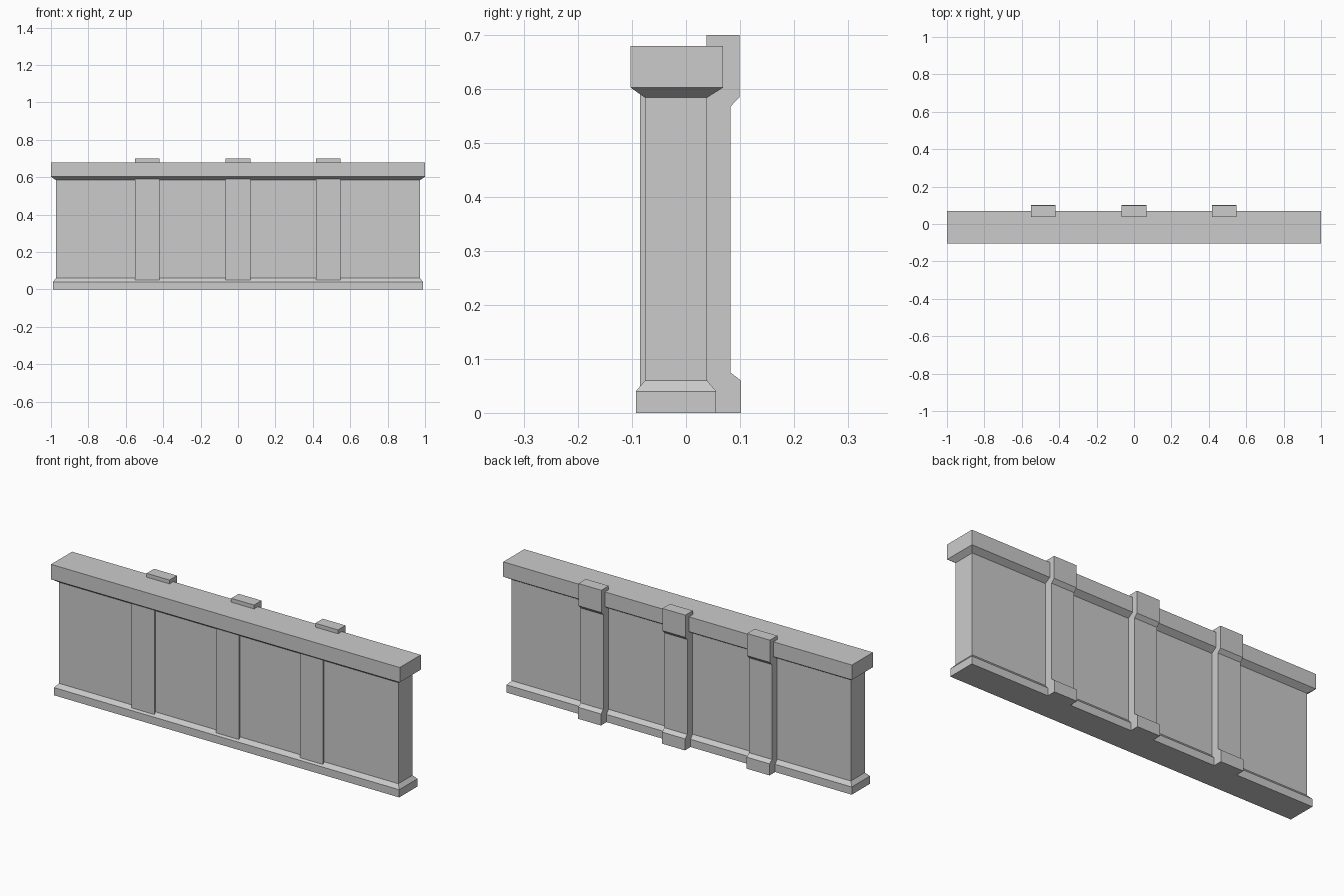
import bpy, bmesh

if "Cube" in bpy.data.objects:
    bpy.data.objects.remove(bpy.data.objects["Cube"])


def finish(name, bm):
    bmesh.ops.recalc_face_normals(bm, faces=bm.faces)
    mesh = bpy.data.meshes.new(name)
    bm.to_mesh(mesh)
    bm.free()
    obj = bpy.data.objects.new(name, mesh)
    bpy.context.collection.objects.link(obj)
    return obj


def stacked_rings(name, rings):
    """Closed solid through rectangles (half x, y min, y max, z)."""
    bm = bmesh.new()
    loops = [[bm.verts.new(p) for p in ((-hx, y0, z), (hx, y0, z), (hx, y1, z), (-hx, y1, z))]
             for hx, y0, y1, z in rings]
    for a, b in zip(loops, loops[1:]):
        for i in range(4):
            j = (i + 1) % 4
            bm.faces.new((a[i], a[j], b[j], b[i]))
    bm.faces.new(loops[0])
    bm.faces.new(loops[-1])
    return finish(name, bm)


def extrude_profile(name, profile, x, width):
    """Extrude a (y, z) profile along x."""
    bm = bmesh.new()
    face = bm.faces.new([bm.verts.new((x - width / 2, y, z)) for y, z in profile])
    ext = bmesh.ops.extrude_face_region(bm, geom=[face], use_keep_orig=True)
    verts = [v for v in ext["geom"] if isinstance(v, bmesh.types.BMVert)]
    bmesh.ops.translate(bm, verts=verts, vec=(width, 0, 0))
    return finish(name, bm)


# Wall: base plinth, bevel, recessed panel, flared underside, coping
stacked_rings("wall", [
    (0.99, -0.093, 0.056, 0.0),
    (0.99, -0.093, 0.056, 0.04),
    (0.973, -0.076, 0.039, 0.06),
    (0.973, -0.076, 0.039, 0.584),
    (1.0, -0.103, 0.069, 0.603),
    (1.0, -0.103, 0.069, 0.68),
])

# Pilasters: shallow strip on the front, stepped foot and head on the back
pilaster = [(0.102, 0), (0.102, 0.06), (0.082, 0.075), (0.082, 0.567),
            (0.099, 0.585), (0.099, 0.70), (0.038, 0.70), (0.038, 0.602),
            (-0.085, 0.602), (-0.085, 0.045), (0.05, 0.03), (0.05, 0)]
for label, x in (("left", -0.485), ("middle", 0), ("right", 0.482)):
    extrude_profile(f"pilaster_{label}", pilaster, x, 0.131)
